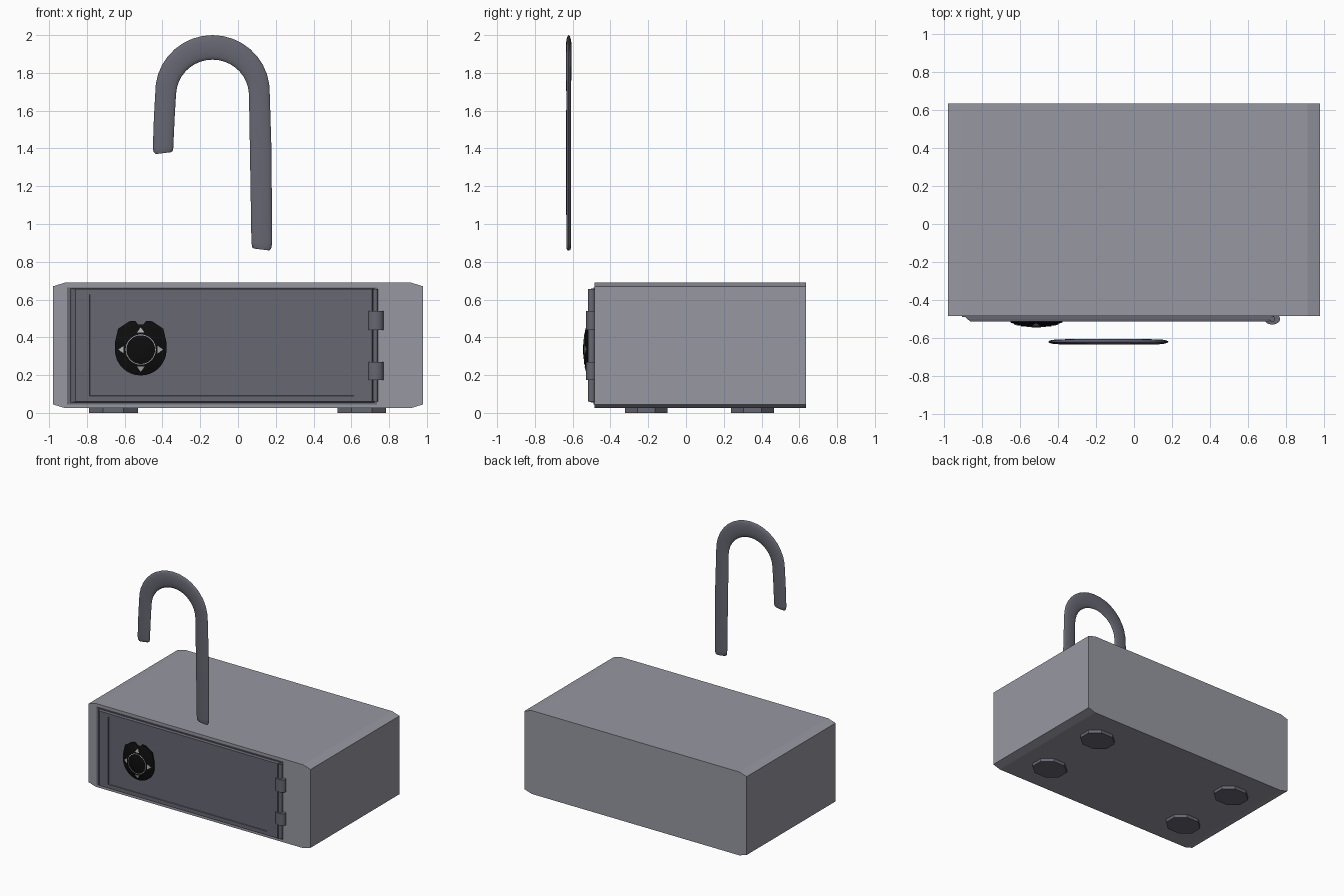
import bpy, bmesh, math
from mathutils import Vector

cube = bpy.data.objects.get("Cube")
if cube:
    bpy.data.objects.remove(cube)


def material(name, rgb):
    m = bpy.data.materials.new(name)
    m.use_nodes = True
    m.diffuse_color = (*rgb, 1)
    m.node_tree.nodes["Principled BSDF"].inputs["Base Color"].default_value = (*rgb, 1)
    return m


LIGHT = material("light steel", (0.31, 0.31, 0.36))
DARK = material("dark steel", (0.135, 0.135, 0.17))
BLACK = material("black plastic", (0.004, 0.004, 0.004))
MARK = material("pale marking", (0.42, 0.42, 0.44))


def finish(name, bm, mat, smooth=None):
    bmesh.ops.recalc_face_normals(bm, faces=bm.faces)
    mesh = bpy.data.meshes.new(name)
    bm.to_mesh(mesh)
    bm.free()
    mesh.materials.append(mat)
    ob = bpy.data.objects.new(name, mesh)
    bpy.context.collection.objects.link(ob)
    if smooth:
        bpy.ops.object.select_all(action="DESELECT")
        ob.select_set(True)
        bpy.context.view_layer.objects.active = ob
        bpy.ops.object.shade_smooth_by_angle(angle=math.radians(smooth))
    return ob


def loft(name, rings, mat, smooth=None):
    """Skin a stack of closed rings and cap both ends."""
    bm = bmesh.new()
    loops = [[bm.verts.new(p) for p in ring] for ring in rings]
    n = len(loops[0])
    for a, b in zip(loops, loops[1:]):
        for i in range(n):
            bm.faces.new((a[i], a[(i + 1) % n], b[(i + 1) % n], b[i]))
    bm.faces.new(loops[0])
    bm.faces.new(loops[-1])
    return finish(name, bm, mat, smooth)


def rect(x0, x1, z0, z1, y):
    return [(x0, y, z0), (x1, y, z0), (x1, y, z1), (x0, y, z1)]


def disc(x, y, z, rx, ry, n):
    return [(x + rx * math.cos(math.tau * (i + 0.5) / n),
             y + ry * math.sin(math.tau * (i + 0.5) / n), z) for i in range(n)]


# Body: box with shallow sloped corners
half = [(0.98, 0.045), (0.915, 0.025), (-0.915, 0.025), (-0.98, 0.045)]
outline = half + [(x, 0.715 - z) for x, z in reversed(half)]
loft("safe_body", [[(x, y, z) for x, z in outline] for y in (-0.485, 0.635)], LIGHT)

# Door: rim, sloped slab and slightly sunken panel
loft("door_rim", [rect(-0.905, 0.735, 0.045, 0.665, y) for y in (-0.48, -0.491)], DARK)
loft("door", [rect(-0.89, 0.725, 0.055, 0.658, -0.488),
              rect(-0.88, 0.72, 0.055, 0.658, -0.5),
              rect(-0.86, 0.71, 0.06, 0.655, -0.515),
              rect(-0.785, 0.615, 0.09, 0.628, -0.515),
              rect(-0.783, 0.613, 0.092, 0.626, -0.51)], DARK)

# Hinges and the pin joining them
for name, z0, z1, rx, ry in (("upper_hinge", 0.44, 0.54, 0.042, 0.03),
                             ("lower_hinge", 0.175, 0.27, 0.042, 0.03),
                             ("hinge_pin", 0.06, 0.655, 0.014, 0.018)):
    loft(name, [disc(0.728, -0.5, z, rx, ry, 16) for z in (z0, z1)], DARK, 40)

# Feet
for side, x in (("right", -0.66), ("left", 0.655)):
    for end, y in (("front", -0.21), ("back", 0.352)):
        loft(f"{end}_{side}_foot", [disc(x, y, z, 0.14, 0.122, 8) for z in (0, 0.03)], DARK)

# Dial: domed, round below, square shouldered above with a notch
CX, CZ, R = -0.515, 0.335, 0.137


def dome(r):
    return -0.545 + 0.026 * (r / R) ** 2


right = [(0.012, 0.132), (0.03, 0.152), (0.06, 0.15), (0.12, 0.11), (0.135, 0.045)]
bottom = [(R * math.cos(a), R * math.sin(a))
          for a in (-math.pi * i / 16 for i in range(17))]
shape = right + bottom + [(-x, z) for x, z in reversed(right)]
rings = [[(CX + x, -0.505, CZ + z) for x, z in shape]]
for s in (1, 0.85, 0.7, 0.55, 0.35, 0.15):
    rings.append([(CX + x * s, dome(R * s), CZ + z * s) for x, z in shape])
loft("dial", rings, BLACK, 35)


# Dial markings: thin plates following the dome
def plate(name, polys):
    bm = bmesh.new()
    for poly in polys:
        front, back = [[bm.verts.new((CX + x, dome(math.hypot(x, z)) + d, CZ + z))
                        for x, z in poly] for d in (-0.004, 0.003)]
        bm.faces.new(front)
        bm.faces.new(back)
        for i in range(len(poly)):
            j = (i + 1) % len(poly)
            bm.faces.new((front[i], front[j], back[j], back[i]))
    finish(name, bm, MARK)


def polar(r, a):
    return (r * math.cos(a), r * math.sin(a))


steps = [math.tau * i / 32 for i in range(33)]
plate("dial_ring", [[polar(0.076, a), polar(0.08, a), polar(0.08, b), polar(0.076, b)]
                    for a, b in zip(steps, steps[1:])])
arrows = []
for k in range(4):
    out = Vector(polar(1, k * math.pi / 2))
    across = Vector((-out.y, out.x)) * 0.02
    arrows.append([out * 0.09 - across, out * 0.118, out * 0.09 + across])
plate("dial_arrows", arrows)

# Shackle: flattened tube bent into a hook (x, z, half width)
path = [(-0.396, 1.375, 0.04), (-0.397, 1.383, 0.05), (-0.397, 1.4, 0.054),
        (-0.39, 1.57, 0.055)]
for i in range(19):
    a = math.pi * (1 - i / 18)
    path.append((-0.135 + 0.248 * math.cos(a), 1.69 + 0.245 * math.sin(a),
                 0.055 + 0.01 * math.sin(a)))
path += [(0.12, 1.4, 0.057), (0.126, 0.9, 0.055), (0.126, 0.873, 0.05), (0.125, 0.865, 0.04)]
rings = []
for i, (x, z, w) in enumerate(path):
    before, after = path[max(i - 1, 0)], path[min(i + 1, len(path) - 1)]
    along = Vector((after[0] - before[0], 0, after[1] - before[1])).normalized()
    normal = Vector((-along.z, 0, along.x))
    rings.append([Vector((x, -0.621, z)) + normal * w * math.cos(t)
                  + Vector((0, 0.014 * w / 0.06 * math.sin(t), 0))
                  for t in (math.tau * k / 16 for k in range(16))])
loft("shackle", rings, DARK, 50)
